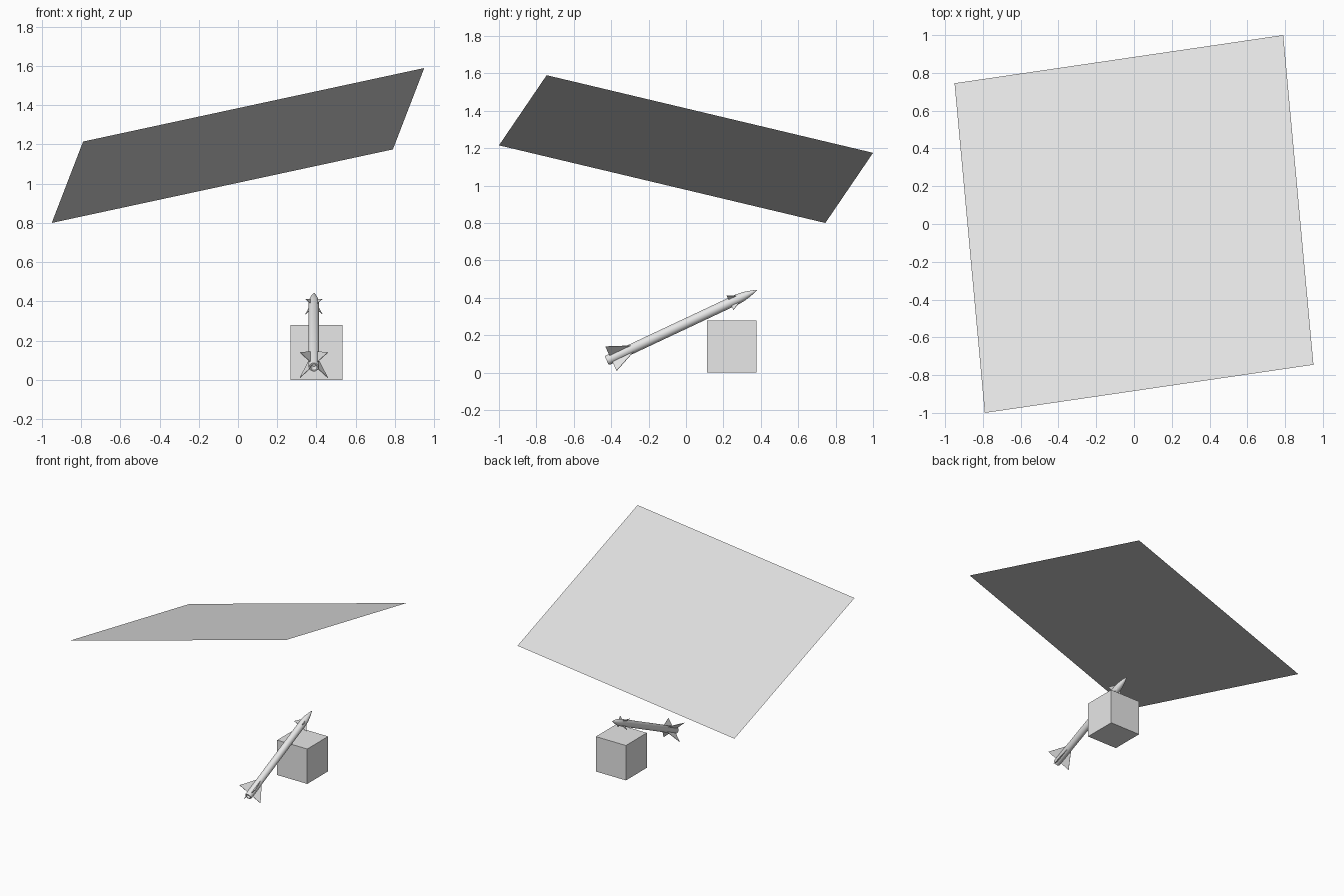
import bpy, bmesh, math
from mathutils import Vector, Matrix

cube = bpy.data.objects.get("Cube")
if cube:
    bpy.data.objects.remove(cube, do_unlink=True)

# One plain grey for everything
grey = bpy.data.materials.new("light_grey")
grey.use_nodes = True
grey.diffuse_color = (0.8, 0.8, 0.8, 1)
grey.node_tree.nodes["Principled BSDF"].inputs["Base Color"].default_value = (0.8, 0.8, 0.8, 1)

# Rocket frame: local z runs along the body from tail to nose
TAIL = Vector((0.387, -0.424, 0.064))
NOSE = Vector((0.387, 0.383, 0.443))
LENGTH = (NOSE - TAIL).length
PITCH = math.atan2(NOSE.z - TAIL.z, NOSE.y - TAIL.y)
FRAME = Matrix.Translation(TAIL) @ Matrix.Rotation(PITCH - math.pi / 2, 4, 'X')
RADIUS = 0.027


def finish(name, bm, matrix=None, smooth=False):
    bmesh.ops.recalc_face_normals(bm, faces=bm.faces)
    mesh = bpy.data.meshes.new(name)
    bm.to_mesh(mesh)
    bm.free()
    mesh.materials.append(grey)
    ob = bpy.data.objects.new(name, mesh)
    bpy.context.collection.objects.link(ob)
    if matrix:
        ob.matrix_world = matrix
    if smooth:
        bpy.ops.object.select_all(action='DESELECT')
        ob.select_set(True)
        bpy.context.view_layer.objects.active = ob
        bpy.ops.object.shade_smooth_by_angle(angle=math.radians(35))
    return ob


def lathe(name, profile, sides=32):
    """Spin (radius, height) points around the rocket axis."""
    bm = bmesh.new()
    verts = [bm.verts.new((r, 0, h)) for r, h in profile]
    edges = [bm.edges.new(pair) for pair in zip(verts, verts[1:])]
    bmesh.ops.spin(bm, geom=verts + edges, cent=(0, 0, 0), axis=(0, 0, 1),
                   angle=math.tau, steps=sides, use_duplicate=False)
    bmesh.ops.remove_doubles(bm, verts=bm.verts, dist=0.0002)
    return finish(name, bm, FRAME, smooth=True)


def fin_set(name, rear, front, span, thickness=0.003):
    """Four thin triangular fins set diagonally around the body."""
    outline = [(RADIUS * 0.8, rear), (span, rear), (RADIUS * 0.8, front)]
    for i in range(4):
        bm = bmesh.new()
        face = bm.faces.new([bm.verts.new((r, -thickness / 2, h)) for r, h in outline])
        out = bmesh.ops.extrude_face_region(bm, geom=[face])
        bmesh.ops.translate(bm, vec=(0, thickness, 0),
                            verts=[v for v in out["geom"] if isinstance(v, bmesh.types.BMVert)])
        turn = Matrix.Rotation(math.pi / 4 + i * math.pi / 2, 4, 'Z')
        finish(f"{name}_{i + 1}", bm, FRAME @ turn)


# Tilted square sheet, given by its centre and two half diagonals
bm = bmesh.new()
centre = Vector((0, 0, 1.195))
diag_a = Vector((0.95, -0.745, 0.395))
diag_b = Vector((0.79, 1.0, -0.02))
bm.faces.new([bm.verts.new(centre + d) for d in (diag_a, diag_b, -diag_a, -diag_b)])
sheet = finish("tilted_sheet", bm)
if sheet.data.polygons[0].normal.z < 0:
    sheet.data.flip_normals()

# Block standing on the ground
bm = bmesh.new()
bmesh.ops.create_cube(bm, size=1)
bmesh.ops.scale(bm, vec=(0.266, 0.264, 0.279), verts=bm.verts)
bmesh.ops.translate(bm, vec=(0.401, 0.244, 0.1395), verts=bm.verts)
finish("block", bm)

# Rocket body with a rounded nose and a hollow nozzle at the tail
NOSE_START = LENGTH - 0.125
nose = [(RADIUS * (1 - t ** 1.7), NOSE_START + t * (LENGTH - NOSE_START))
        for t in [i / 8 for i in range(9)]]
lathe("rocket_body", [(0, 0.03), (0.010, 0.03), (0.017, 0), (0.024, 0),
                      (RADIUS, 0.008)] + nose)

# Large tail fins and small nose fins
fin_set("tail_fin", 0.025, 0.157, 0.101)
fin_set("nose_fin", 0.728, 0.785, 0.06)
